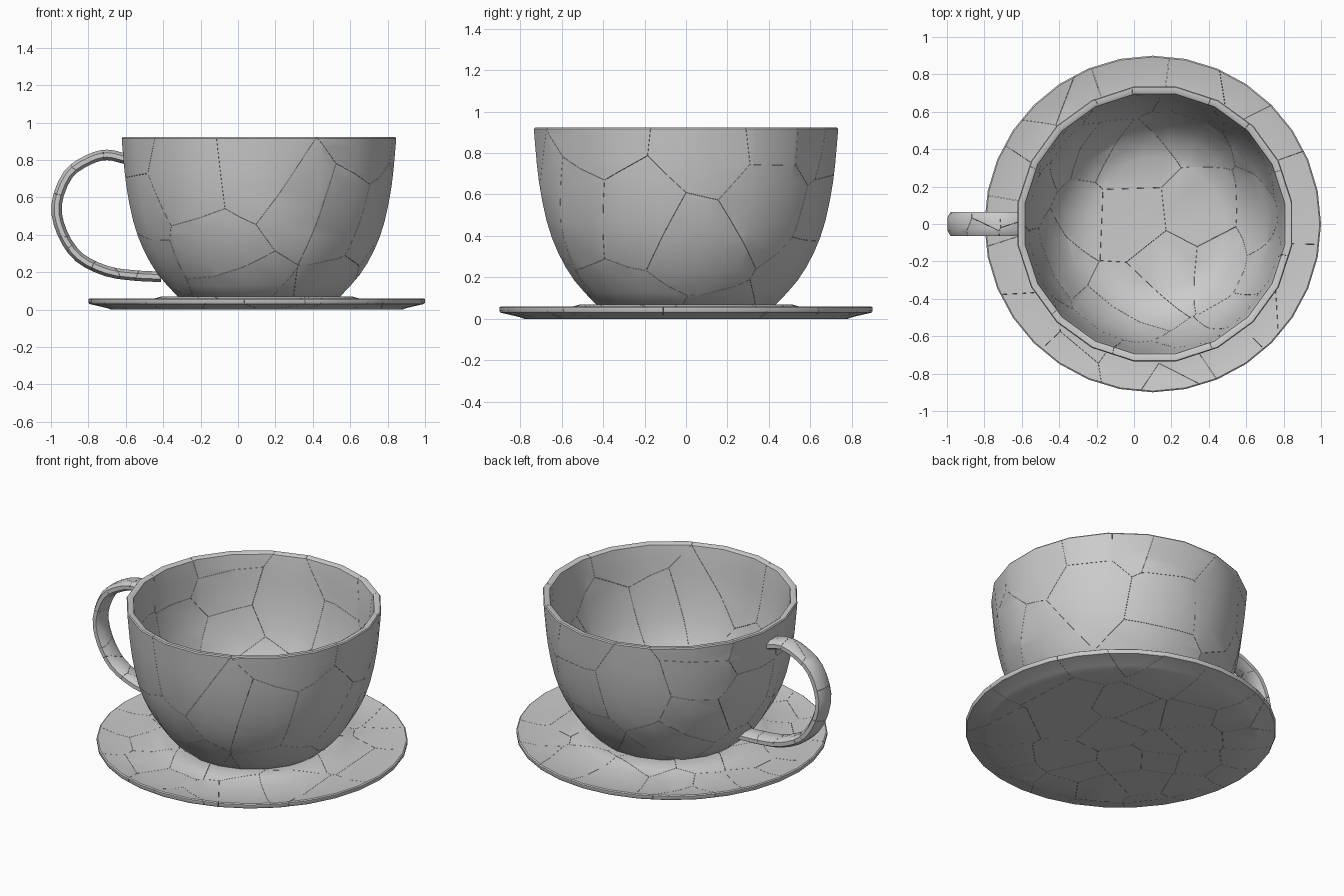
import bpy, bmesh, math, random
from mathutils import Vector

if "Cube" in bpy.data.objects:
    bpy.data.objects.remove(bpy.data.objects["Cube"])


def lathe(profile, sides, cx, phase=0.0):
    """Closed solid of revolution; profile starts and ends on the axis."""
    bm = bmesh.new()
    rings = []
    for r, z in profile:
        if r == 0:
            rings.append([bm.verts.new((cx, 0, z))] * sides)
        else:
            rings.append([bm.verts.new((cx + r * math.cos(phase + math.tau * i / sides),
                                        r * math.sin(phase + math.tau * i / sides), z))
                          for i in range(sides)])
    for a, b in zip(rings, rings[1:]):
        for i in range(sides):
            j = (i + 1) % sides
            quad = list(dict.fromkeys((a[i], a[j], b[j], b[i])))
            bm.faces.new(quad)
    return bm


def smooth_path(pts, steps):
    """Catmull-Rom samples through (a, b) points."""
    p = [Vector(q) for q in pts]
    p = [2 * p[0] - p[1]] + p + [2 * p[-1] - p[-2]]
    out = []
    for a, b, c, d in zip(p, p[1:], p[2:], p[3:]):
        for k in range(steps):
            t = k / steps
            out.append(0.5 * (2 * b + (c - a) * t + (2 * a - 5 * b + 4 * c - d) * t * t
                              + (3 * b - a - 3 * c + d) * t ** 3))
    return out + [p[-2]]


def strap(path, section):
    """Sweep a (thickness, y) section along a path in the xz plane."""
    bm = bmesh.new()
    rings = []
    for i, p in enumerate(path):
        t = (path[min(i + 1, len(path) - 1)] - path[max(i - 1, 0)]).normalized()
        n = Vector((-t.y, t.x))
        rings.append([bm.verts.new((p.x + n.x * u, y, p.y + n.y * u)) for u, y in section])
    m = len(section)
    for a, b in zip(rings, rings[1:]):
        for i in range(m):
            bm.faces.new((a[i], a[(i + 1) % m], b[(i + 1) % m], b[i]))
    bm.faces.new(rings[0])
    bm.faces.new(rings[-1])
    return bm


def shatter(bm, name, count, seed, gap=0.0006):
    """Split a solid into capped Voronoi shards held together as one object."""
    rng = random.Random(seed)
    bmesh.ops.recalc_face_normals(bm, faces=bm.faces[:])
    faces = bm.faces[:]
    areas = [f.calc_area() for f in faces]
    seeds = []
    for _ in range(count):
        # best-candidate sampling keeps the shards similar in size
        cand = []
        for f in rng.choices(faces, areas, k=6):
            w = [rng.random() + 0.01 for _ in f.verts]
            cand.append(sum((v.co * k for v, k in zip(f.verts, w)), Vector()) / sum(w))
        seeds.append(max(cand, key=lambda c: min([(c - s).length for s in seeds], default=1)))
    mesh = bpy.data.meshes.new(name)
    result, tmp = bmesh.new(), bpy.data.meshes.new("shard_tmp")
    for s in seeds:
        cell = bm.copy()
        for o in sorted((q for q in seeds if q is not s), key=lambda q: (q - s).length):
            n = (o - s).normalized()
            cut = bmesh.ops.bisect_plane(
                cell, geom=cell.verts[:] + cell.edges[:] + cell.faces[:], dist=1e-6,
                plane_co=(s + o) / 2 - n * gap, plane_no=n, clear_outer=True)
            edges = [e for e in cut["geom_cut"]
                     if isinstance(e, bmesh.types.BMEdge) and e.is_boundary]
            if edges:
                bmesh.ops.triangle_fill(cell, use_beauty=True, edges=edges, normal=n)
            if not cell.faces:
                break
        if cell.faces:
            bmesh.ops.recalc_face_normals(cell, faces=cell.faces[:])
            cell.to_mesh(tmp)
            result.from_mesh(tmp)
        cell.free()
    result.to_mesh(mesh)
    result.free()
    bm.free()
    bpy.data.meshes.remove(tmp)
    ob = bpy.data.objects.new(name, mesh)
    bpy.context.collection.objects.link(ob)
    bpy.ops.object.select_all(action='DESELECT')
    ob.select_set(True)
    bpy.context.view_layer.objects.active = ob
    bpy.ops.object.shade_smooth_by_angle(angle=math.radians(35))
    return ob


# Cup: outer wall up, rounded lip, inner wall down to the floor
outer = smooth_path([(0.44, 0.07), (0.545, 0.185), (0.625, 0.32), (0.68, 0.47),
                     (0.718, 0.66), (0.735, 0.82), (0.743, 0.915)], 2)
inner = smooth_path([(0.703, 0.915), (0.69, 0.82), (0.672, 0.66), (0.632, 0.47),
                     (0.575, 0.33), (0.48, 0.20), (0.36, 0.135)], 2)
cup = [(0, 0.065), (0.42, 0.065)] + [tuple(p) for p in outer] + [(0.738, 0.922), (0.715, 0.922)] \
    + [tuple(p) for p in inner] + [(0, 0.12)]
shatter(lathe(cup, 20, 0.112, math.pi / 20), "cup", 32, 4)

# Saucer with raised centre and upturned edge
saucer = [(0, 0), (0.78, 0), (0.80, 0.008), (0.895, 0.03), (0.90, 0.038), (0.90, 0.055),
          (0.893, 0.06), (0.88, 0.058), (0.79, 0.043), (0.60, 0.045), (0.545, 0.06),
          (0.51, 0.07), (0.46, 0.07), (0, 0.066)]
shatter(lathe(saucer, 32, 0.1), "saucer", 34, 7)

# Handle: flattened loop on the left side
loop = smooth_path([(-0.60, 0.805), (-0.70, 0.827), (-0.80, 0.80), (-0.91, 0.72),
                    (-0.97, 0.56), (-0.94, 0.41), (-0.85, 0.28), (-0.70, 0.205),
                    (-0.55, 0.182), (-0.41, 0.175)], 3)
section = [(-0.028, -0.035), (-0.012, -0.063), (0.012, -0.063), (0.028, -0.035),
           (0.028, 0.035), (0.012, 0.063), (-0.012, 0.063), (-0.028, 0.035)]
shatter(strap(loop, section), "handle", 12, 3)
